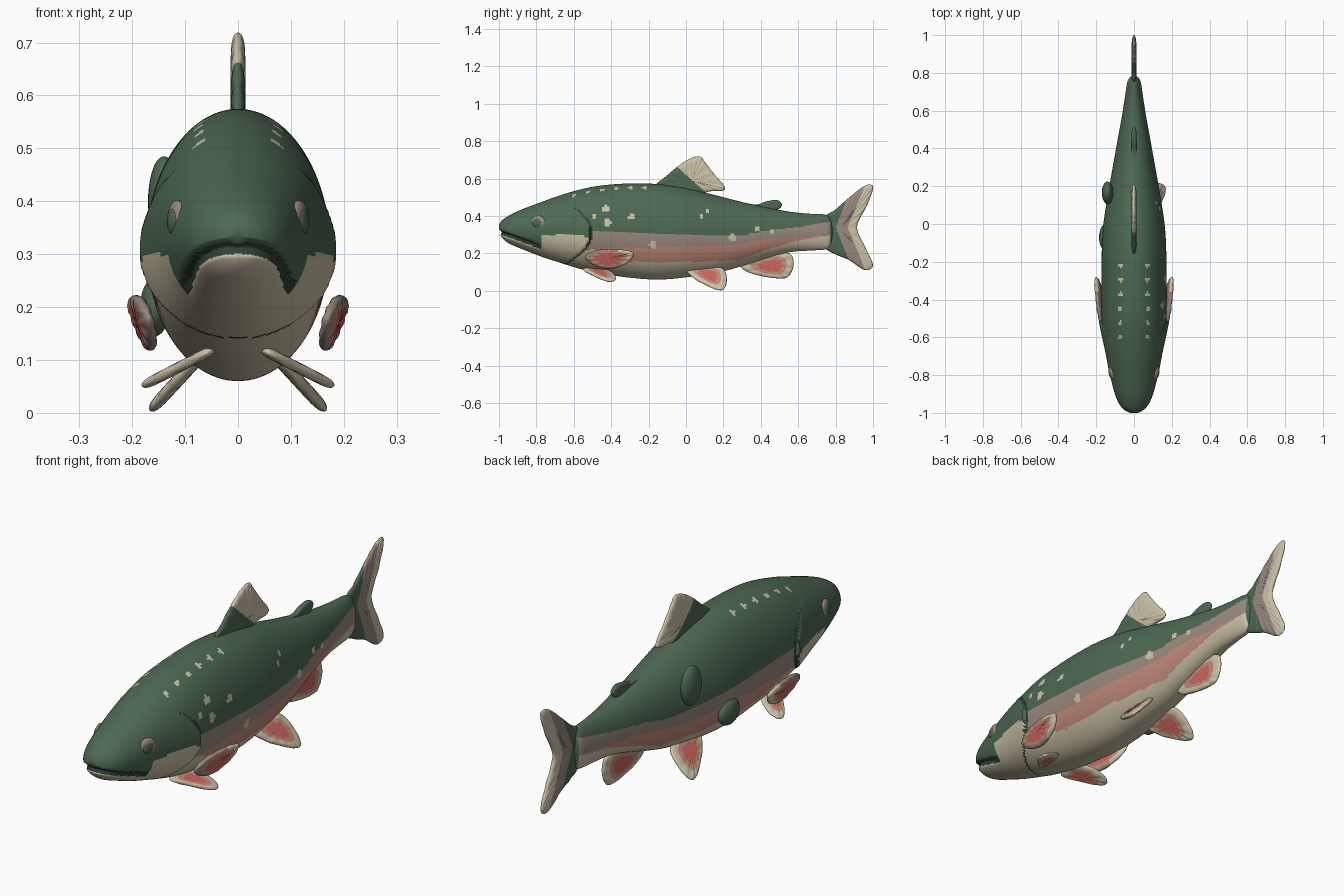
import bpy, bmesh, math
from mathutils import Vector

if "Cube" in bpy.data.objects:
    bpy.data.objects.remove(bpy.data.objects["Cube"])

# Flat colours
COLOURS = [("back_green", (.075, .14, .088)), ("belly_cream", (.60, .54, .385)),
           ("flank_mauve", (.32, .25, .21)), ("stripe_pink", (.54, .26, .195)),
           ("fin_red", (.60, .135, .11)), ("dark_green", (.03, .052, .037))]
MATS = []
for name, c in COLOURS:
    m = bpy.data.materials.new(name)
    m.diffuse_color = (*c, 1)
    m.use_nodes = True
    m.node_tree.nodes["Principled BSDF"].inputs["Base Color"].default_value = m.diffuse_color
    MATS.append(m)
GREEN, CREAM, MAUVE, PINK, RED, DARK = range(6)


def catmull(pts, steps, closed=False):
    """Smooth curve through points of any dimension."""
    n, out = len(pts), []
    get = (lambda i: pts[i % n]) if closed else (lambda i: pts[min(max(i, 0), n - 1)])
    for i in range(n if closed else n - 1):
        quad = list(zip(get(i - 1), get(i), get(i + 1), get(i + 2)))
        for k in range(steps):
            t = k / steps
            out.append([.5 * (2 * b + (c - a) * t + (2 * a - 5 * b + 4 * c - d) * t * t
                              + (3 * b - a - 3 * c + d) * t ** 3) for a, b, c, d in quad])
    if not closed:
        out.append(list(pts[-1]))
    return out


def finish(name, bm, angle=50):
    bmesh.ops.recalc_face_normals(bm, faces=bm.faces[:])
    me = bpy.data.meshes.new(name)
    bm.to_mesh(me)
    bm.free()
    for m in MATS:
        me.materials.append(m)
    ob = bpy.data.objects.new(name, me)
    bpy.context.collection.objects.link(ob)
    bpy.ops.object.select_all(action='DESELECT')
    ob.select_set(True)
    bpy.context.view_layer.objects.active = ob
    bpy.ops.object.shade_smooth_by_angle(angle=math.radians(angle))
    return ob


def skin(bm, rings, first=None, last=None):
    """Join rings of vertices, with optional pole vertices; returns faces."""
    n, faces = len(rings[0]), []
    for a, b in zip(rings, rings[1:]):
        faces += [bm.faces.new((a[i], a[(i + 1) % n], b[(i + 1) % n], b[i])) for i in range(n)]
    for pole, r in ((first, rings[0]), (last, rings[-1])):
        if pole:
            faces += [bm.faces.new((pole, r[i], r[(i + 1) % n])) for i in range(n)]
    return faces


# Body: y, top, bottom, half width
KEYS = [(-1, .35, .32, .02), (-.985, .375, .285, .05), (-.95, .40, .255, .08), (-.89, .43, .228, .104),
        (-.78, .472, .185, .132), (-.68, .508, .152, .150), (-.57, .54, .118, .166),
        (-.46, .562, .093, .173), (-.30, .574, .07, .173), (-.15, .57, .06, .171),
        (0, .548, .072, .162), (.18, .505, .10, .134), (.31, .472, .135, .111),
        (.45, .442, .18, .086), (.56, .422, .207, .066), (.66, .412, .215, .05),
        (.74, .408, .22, .038), (.77, .39, .235, .028), (.785, .34, .29, .01)]
# Flank bands: y, green edge, pink top, pink bottom
BANDS = [(-.5, .32, .22, .22), (-.3, .31, .23, .155), (.07, .30, .235, .155), (.29, .295, .25, .165),
         (.42, .32, .275, .215), (.6, .34, .285, .27), (.8, .375, .30, .30)]
# Spots on the right flank
SPOTS = [(-.43, .44, .018), (-.49, .40, .013), (-.42, .365, .018), (-.29, .395, .018), (-.18, .245, .018),
         (.08, .395, .011), (.12, .425, .009), (.25, .283, .02), (.38, .33, .015), (.46, .315, .012)]


def gill(z):
    return -.51 - 5 * (z - .31) ** 2


def mouth(y):
    return .315 - .36 * (y + 1)


def bands(y):
    for a, b in zip(BANDS, BANDS[1:]):
        if y <= b[0]:
            t = max(0, (y - a[0]) / (b[0] - a[0]))
            return [p + (q - p) * t for p, q in zip(a[1:], b[1:])]
    return BANDS[-1][1:]


def paint_body(c):
    x, y, z = c
    if x > 0 and any(math.hypot(y - sy, z - sz) < r for sy, sz, r in SPOTS):
        return CREAM
    if z > .4 and any(math.hypot(abs(x) - .072, y + .22 + .076 * i) < .011 for i in range(6)):
        return CREAM
    if y > .772:
        return GREEN
    g = y - gill(z)
    if g < 0:
        if y < -.775:
            d = z - mouth(y)
            return DARK if abs(d) < .011 else GREEN if d > 0 else CREAM
        return GREEN if z > .30 - .12 * max(0, y + .62) else CREAM
    if g < .012 and z < .44:
        return DARK
    green, top, low = bands(y)
    return GREEN if z > green else MAUVE if z > top else PINK if z > low else CREAM


bm = bmesh.new()
rings, SEG = [], 112
for y0, top, bot, w in catmull(KEYS, 12):
    zc = bot + .48 * (top - bot)
    ring = []
    for i in range(SEG):
        a = 2 * math.pi * i / SEG
        x, s, y = w * math.cos(a), math.sin(a), y0
        z = zc + s * ((top - zc) if s > 0 else (zc - bot))
        f = (y - gill(z) + .22) / .22              # raised gill cover
        if 0 < f < 1:
            x *= 1 + .10 * f ** 1.5 * math.exp(-((z - .28) / .13) ** 2)
        d = abs(z - mouth(y))                      # mouth groove
        if y < -.775 and d < .016:
            k = (1 - d / .016) * min(1, (-.775 - y) / .05)
            x *= 1 - .10 * k
            y += .014 * k
        ring.append(bm.verts.new((x, y, z)))
    rings.append(ring)
for f in skin(bm, rings, bm.verts.new((0, -1, .335)), bm.verts.new((0, .787, .315))):
    f.material_index = paint_body(f.calc_center_median())
finish("body", bm)


def fin(name, outline, half, paint, centre, plane=(0, 0, 0), side=1, rays=0):
    """Rounded fin from a y,z outline lying on x = x0 + ky*y + kz*z."""
    x0, ky, kz = plane
    normal = Vector((1, -ky, -kz)).normalized()
    curve = catmull(outline, 12, True)
    n, cy, cz = len(curve), *centre
    fr = [.1 + .8 * i / 18 for i in range(19)] + [.93, .96, .985, 1]
    fr = [(s, 1) for s in fr] + [(s, -1) for s in reversed(fr[:-1])]
    bm = bmesh.new()

    def vert(y, z, h):
        p = Vector((x0 + ky * y + kz * z, y, z)) + normal * h
        return bm.verts.new((p.x * side, p.y, p.z))
    rings = []
    for s, sg in fr:
        ring = []
        for i, (y, z) in enumerate(curve):
            ridge = 1 - .22 * s * (.5 + .5 * math.sin(rays * 2 * math.pi * i / n))
            h = half * math.sqrt(max(0, 1 - s ** 8)) * (ridge if rays else 1)
            ring.append(vert(cy + (y - cy) * s, cz + (z - cz) * s, h * sg))
        rings.append(ring)
    faces = skin(bm, rings, vert(cy, cz, half), vert(cy, cz, -half))
    for k, f in enumerate(faces):
        r = k // n
        s = (fr[r][0] + fr[r + 1][0]) / 2 if r < len(fr) - 1 else 0
        c = f.calc_center_median()
        f.material_index = paint(c.y, c.z, s)
    finish(name, bm, 60)


# Tail fin
def paint_tail(y, z, s):
    d = .915 + .085 * min(1, abs(z - .34) / .21) - y
    return CREAM if d < .05 else MAUVE if d < .115 else GREEN


fin("tail_fin", [(.74, .385), (.80, .435), (.88, .505), (.945, .555), (.985, .568), (1, .545), (.965, .45),
                 (.915, .34), (.96, .23), (.998, .145), (.985, .115), (.945, .115), (.87, .165), (.80, .195),
                 (.74, .24)], .013, paint_tail, (.83, .33), rays=22)

# Dorsal and adipose fins
fin("dorsal_fin", [(-.17, .55), (-.10, .618), (-.03, .675), (.03, .71), (.075, .718), (.10, .69), (.15, .625),
                   (.205, .56), (.195, .535), (.12, .53), (.05, .50), (-.07, .51)], .014,
    lambda y, z, s: CREAM if z - .62 + .9 * y > 0 else GREEN, (.03, .59), rays=16)
fin("adipose_fin", [(.30, .465), (.38, .462), (.43, .478), (.485, .485), (.512, .465), (.50, .44),
                    (.46, .428), (.38, .43)], .013, lambda y, z, s: GREEN, (.42, .452))


# Red-centred lower fins
def paint_red(y, z, s):
    return RED if s < .46 else PINK if s < .68 else CREAM


def paint_pectoral(y, z, s):
    return RED if s < .6 else PINK if s < .75 else CREAM if y > -.36 else MAUVE


fin("anal_fin", [(.29, .15), (.32, .105), (.42, .075), (.52, .066), (.555, .085), (.575, .135), (.56, .195),
                 (.48, .21), (.38, .19)], .013, paint_red, (.46, .13), rays=10)
for side, tag in ((1, "right"), (-1, "left")):
    fin("pelvic_fin_" + tag, [(0, .12), (.04, .07), (.10, .035), (.16, .008), (.20, .008), (.218, .05),
                              (.20, .115), (.10, .14)], .012, paint_red, (.12, .075),
        (.17, 0, -.92), side, 10)
    fin("lower_pectoral_fin_" + tag, [(-.55, .115), (-.50, .085), (-.43, .055), (-.39, .052), (-.375, .07),
                                      (-.40, .10), (-.47, .125)], .01, paint_red, (-.46, .087),
        (.28, 0, -1.95), side, 8)
    fin("pectoral_fin_" + tag, [(-.54, .18), (-.48, .215), (-.38, .222), (-.30, .212), (-.28, .195),
                                (-.31, .15), (-.40, .118), (-.49, .135)], .013, paint_pectoral, (-.42, .175),
        (.169, .1, .3), side, 12)

    # Eyes
    for part, r, col, out, fwd in (("eye_ring", .04, MAUVE, 0, 0), ("eye", .025, GREEN, .008, -.006)):
        bm = bmesh.new()
        bmesh.ops.create_uvsphere(bm, u_segments=32, v_segments=20, radius=r)
        for v in bm.verts:
            v.co.x = v.co.x * .4 + (.115 + out + .25 * v.co.y) * side
            v.co.y += -.79 + fwd
            v.co.z += .362
        for f in bm.faces:
            f.material_index = col
        finish(part + "_" + tag, bm)

# Two oval flaps on the left flank
for name, pos, size in (("upper_flank_flap", (-.14, .165, .40), (.03, .06, .085)),
                        ("lower_flank_flap", (-.157, -.07, .20), (.028, .065, .055))):
    bm = bmesh.new()
    bmesh.ops.create_uvsphere(bm, u_segments=32, v_segments=20, radius=1)
    for v in bm.verts:
        v.co = Vector(pos) + Vector([a * b for a, b in zip(v.co, size)])
    for f in bm.faces:
        f.material_index = GREEN
    finish(name, bm)
